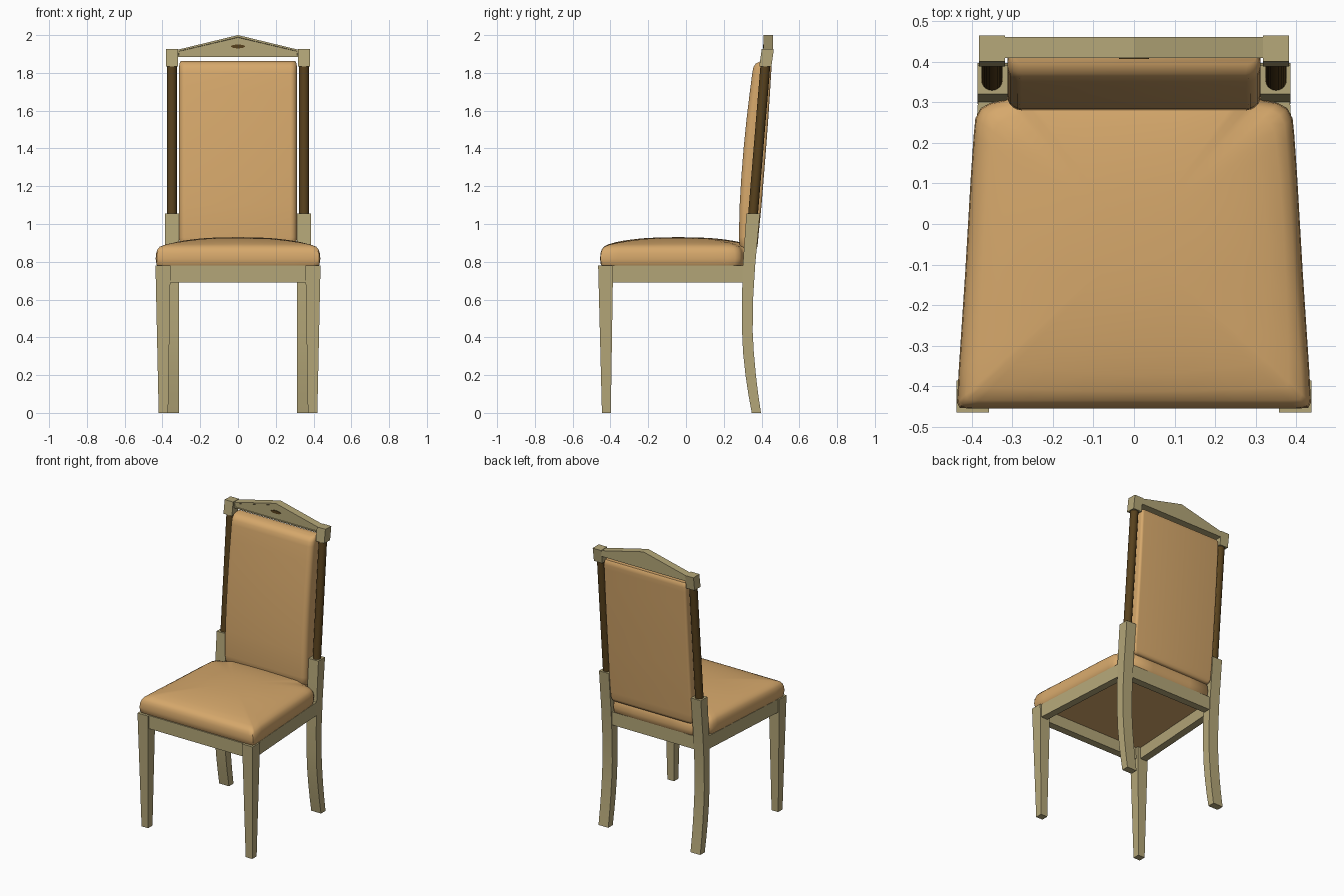
import bpy, bmesh, math
from mathutils import Vector

if "Cube" in bpy.data.objects:
    bpy.data.objects.remove(bpy.data.objects["Cube"])


def material(name, rgb):
    m = bpy.data.materials.new(name)
    m.diffuse_color = (*rgb, 1)
    m.use_nodes = True
    m.node_tree.nodes["Principled BSDF"].inputs["Base Color"].default_value = m.diffuse_color
    return m


WOOD = material("khaki painted wood", (0.455, 0.383, 0.188))
FABRIC = material("tan upholstery", (0.672, 0.392, 0.148))
DARK = material("dark brown wood", (0.097, 0.053, 0.012))


def loft(name, rings, mat, smooth=None):
    """Skin a list of equal-length closed rings and cap both ends."""
    bm = bmesh.new()
    vs = [[bm.verts.new(p) for p in r] for r in rings]
    n = len(rings[0])
    for a, b in zip(vs, vs[1:]):
        for i in range(n):
            j = (i + 1) % n
            bm.faces.new((a[i], a[j], b[j], b[i]))
    bm.faces.new(vs[0][::-1])
    bm.faces.new(vs[-1])
    bmesh.ops.recalc_face_normals(bm, faces=bm.faces)
    me = bpy.data.meshes.new(name)
    bm.to_mesh(me)
    bm.free()
    me.materials.append(mat)
    ob = bpy.data.objects.new(name, me)
    bpy.context.collection.objects.link(ob)
    if smooth:
        bpy.ops.object.select_all(action='DESELECT')
        bpy.context.view_layer.objects.active = ob
        ob.select_set(True)
        bpy.ops.object.shade_smooth_by_angle(angle=math.radians(smooth))
    return ob


def prism_x(name, yz, x0, x1, mat, smooth=None):
    return loft(name, [[(x, y, z) for y, z in yz] for x in (x0, x1)], mat, smooth)


def prism_z(name, xy, z0, z1, mat):
    return loft(name, [[(x, y, z) for x, y in xy] for z in (z0, z1)], mat)


def square(x0, x1, y0, y1, z):
    return [(x0, y0, z), (x1, y0, z), (x1, y1, z), (x0, y1, z)]


# Curved rear leg profile: height, front y, back y
REAR = [(0, .348, .397), (.1, .33, .382), (.2, .315, .37), (.32, .302, .359),
        (.43, .297, .353), (.6, .296, .355), (.78, .301, .366),
        (.9, .309, .377), (1.055, .320, .391)]
rear_profile = [(f, z) for z, f, b in REAR] + [(b, z) for z, f, b in REAR[::-1]]

for s, side in ((-1, "left"), (1, "right")):
    # Legs
    front = [square(.37, .42, -.445, -.398, 0), square(.357, .437, -.465, -.386, .78)]
    loft(side + "_front_leg", [[(s * x, y, z) for x, y, z in r] for r in front], WOOD)
    prism_x(side + "_rear_leg", rear_profile, s * .312, s * .386, WOOD, 25)
    # Side rail of the seat frame
    prism_z(side + "_side_rail", [(s * .428, -.40), (s * .384, .31), (s * .335, .31),
                                  (s * .378, -.40)], .69, .78, WOOD)
    # Leaning round column of the back
    lo, hi = Vector((s * .35, .354, 1.04)), Vector((s * .35, .421, 1.85))
    rings = []
    for c in (lo, hi):
        rings.append([(c.x + .026 * math.cos(a), c.y + .026 * math.sin(a), c.z)
                      for a in (math.tau * i / 24 for i in range(24))])
    loft(side + "_column", rings, DARK, 40)
    # Block on top of the column
    prism_x(side + "_column_cap", [(.388, 1.835), (.452, 1.833), (.465, 1.925), (.401, 1.927)],
            s * .318, s * .382, WOOD)

# Front and rear rails, and the upholstered base under the seat
prism_z("front_rail", [(-.375, -.455), (.375, -.455), (.375, -.405), (-.375, -.405)], .69, .78, WOOD)
prism_z("rear_rail", [(-.33, .306), (.33, .306), (.33, .356), (-.33, .356)], .69, .78, WOOD)
prism_z("under_seat_base", [(-.40, -.42), (.40, -.42), (.36, .33), (-.36, .33)], .768, .777, FABRIC)

# Seat cushion: notched trapezoid outline, domed towards the middle
half = [(0, -.455), (.14, -.455), (.28, -.455), (.40, -.455), (.430, -.453), (.436, -.44),
        (.432, -.36), (.424, -.24), (.416, -.12), (.409, 0), (.402, .12), (.395, .22),
        (.391, .26), (.378, .285), (.355, .298), (.318, .306), (.308, .32), (.306, .35),
        (.296, .362), (.15, .364), (0, .364)]
outline = half + [(-x, y) for x, y in half[-2:0:-1]]
CY = -.04
layers = [(.972, .775), (.99, .785), (1, .815), (.994, .845), (.978, .865), (.95, .880),
          (.9, .892), (.8, .904), (.7, .912), (.6, .918), (.5, .9225), (.4, .926), (.2, .9295),
          (.03, .93)]
rings = []
for f, z in layers:
    k = min(1, max(0, .95 - f) * 1.8)       # rounder rings near the crown
    ring = []
    for x, y in outline:
        d = Vector((x, y - CY))
        d = d.lerp(d.normalized() * .41, k) * f
        ring.append((d.x, d.y + CY, z))
    rings.append(ring)
loft("seat_cushion", rings, FABRIC, 50)

# Back cushion: rounded sections lofted up a leaning curve (z, front y, back y, half width)
LEVELS = [(.862, .315, .365, .285), (.868, .295, .374, .300), (.885, .284, .379, .309),
          (.93, .280, .383, .312), (1.1, .284, .400, .312), (1.25, .293, .412, .312),
          (1.4, .305, .424, .312), (1.55, .320, .435, .312), (1.7, .338, .445, .312),
          (1.80, .351, .451, .312), (1.83, .357, .453, .312), (1.85, .370, .452, .310),
          (1.862, .395, .445, .303)]


def section(z, yf, yb, w):
    pts = []
    rf, rb = min(.035, (yb - yf) * .45), .016
    for cx, cy, r, a0 in ((w - rf, yf + rf, rf, -90), (w - rb, yb - rb, rb, 0),
                          (-w + rb, yb - rb, rb, 90), (-w + rf, yf + rf, rf, 180)):
        for i in range(6):
            a = math.radians(a0 + 18 * i)
            pts.append((cx + r * math.cos(a), cy + r * math.sin(a), z))
    return pts


loft("back_cushion", [section(*l) for l in LEVELS], FABRIC, 50)

# Triangular pediment with a shallow recessed front panel
tri = [(-.322, 1.884), (.322, 1.884), (.322, 1.922), (0, 2.0), (-.322, 1.922)]
ped = loft("pediment", [[(x, y, z) for x, z in tri] for y in (.409, .461)], WOOD)
bm = bmesh.new()
bm.from_mesh(ped.data)
face = [f for f in bm.faces if f.normal.y < -.9]
bmesh.ops.inset_region(bm, faces=face, thickness=.011, depth=0)
bmesh.ops.inset_region(bm, faces=face, thickness=.002, depth=-.003)
bm.to_mesh(ped.data)
bm.free()

# Small oval ornament on the pediment
oval = [(.037 * math.cos(math.tau * i / 20), 1.94 + .010 * math.sin(math.tau * i / 20)) for i in range(20)]
loft("oval_ornament", [[(x, y, z) for x, z in oval] for y in (.407, .414)], DARK)
